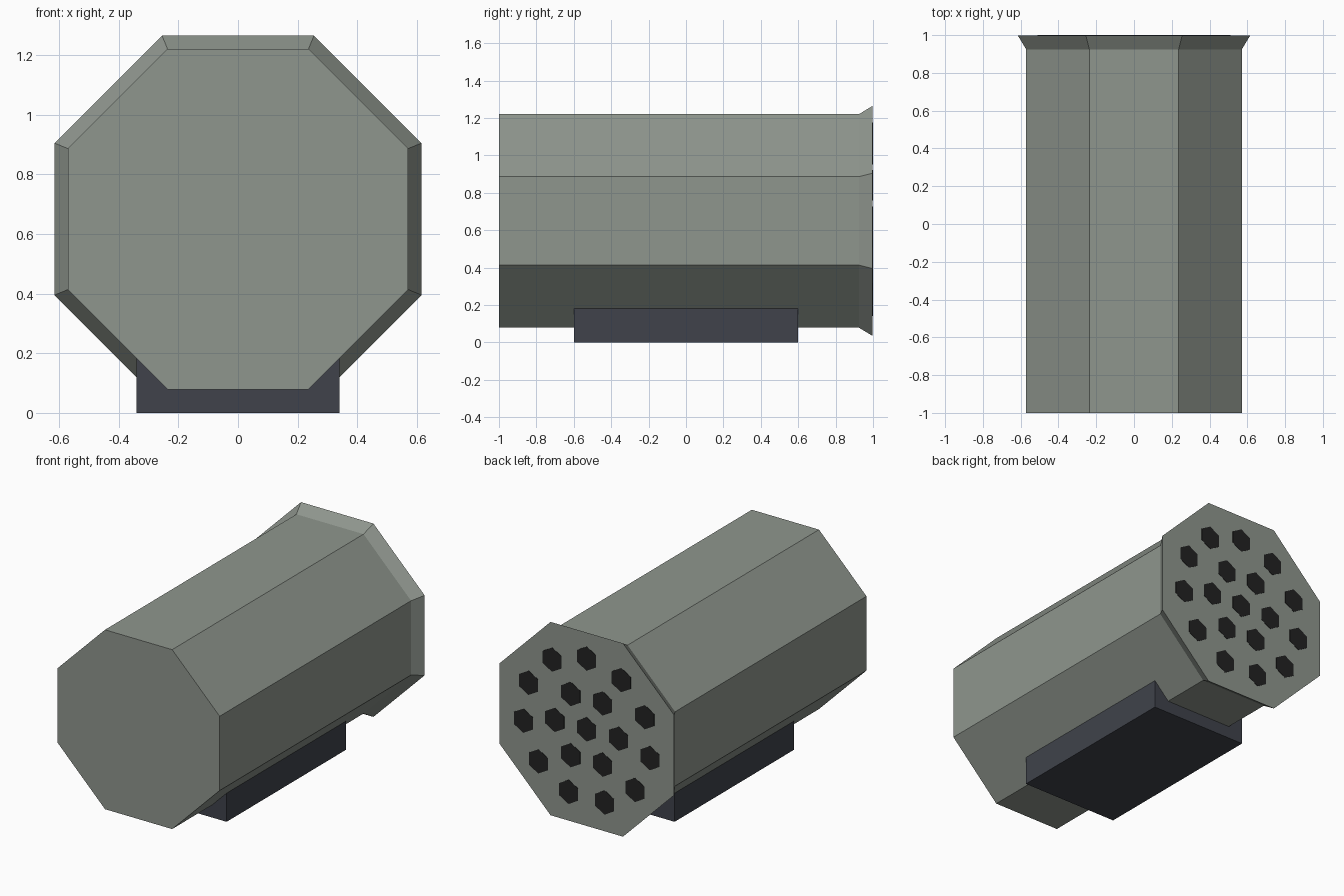
import bpy, bmesh, math
from mathutils import Matrix, Vector

cube = bpy.data.objects.get("Cube")
if cube:
    bpy.data.objects.remove(cube, do_unlink=True)

CENTRE_Z = 0.65


def material(name, colour):
    mat = bpy.data.materials.new(name)
    mat.use_nodes = True
    mat.diffuse_color = (*colour, 1)
    mat.node_tree.nodes["Principled BSDF"].inputs["Base Color"].default_value = (*colour, 1)
    return mat


def add_object(name, bm, mat):
    bmesh.ops.recalc_face_normals(bm, faces=bm.faces)
    mesh = bpy.data.meshes.new(name)
    bm.to_mesh(mesh)
    bm.free()
    mesh.materials.append(mat)
    obj = bpy.data.objects.new(name, mesh)
    bpy.context.collection.objects.link(obj)
    return obj


def ring(bm, radius, sides, y, x=0, z=0, turn=0):
    angles = [turn + math.tau * i / sides for i in range(sides)]
    return [bm.verts.new((x + radius * math.cos(a), y, z + radius * math.sin(a)))
            for a in angles]


def loft(bm, rings):
    """Join matching rings into a closed solid."""
    for a, b in zip(rings, rings[1:]):
        for i in range(len(a)):
            j = (i + 1) % len(a)
            bm.faces.new((a[i], a[j], b[j], b[i]))
    bm.faces.new(rings[0])
    bm.faces.new(rings[-1])


green = material("grey green", (0.275, 0.305, 0.27))
slate = material("dark slate", (0.05, 0.055, 0.07))
black = material("hole black", (0.016, 0.016, 0.016))

# Octagonal housing with a flared rear rim
bm = bmesh.new()
profile = [(-1, 0.618), (0.925, 0.618), (0.998, 0.666)]
loft(bm, [ring(bm, r, 8, y, z=CENTRE_Z, turn=math.pi / 8) for y, r in profile])
add_object("housing", bm, green)

# Mounting block under the housing
bm = bmesh.new()
bmesh.ops.create_cube(bm, size=1, matrix=Matrix.Translation((0, 0, 0.095))
                      @ Matrix.Diagonal(Vector((0.68, 1.2, 0.19, 1))))
add_object("mounting_block", bm, slate)

# Hexagonal tube openings: one in the middle, then two rings
bm = bmesh.new()
for count, radius, start in [(1, 0, 0), (6, 0.225, 0), (11, 0.45, math.pi / 2)]:
    for i in range(count):
        a = start + math.tau * i / count
        x, z = radius * math.cos(a), CENTRE_Z + radius * math.sin(a)
        loft(bm, [ring(bm, 0.077, 6, y, x, z, math.pi / 6) for y in (0.995, 1)])
add_object("tube_openings", bm, black)
